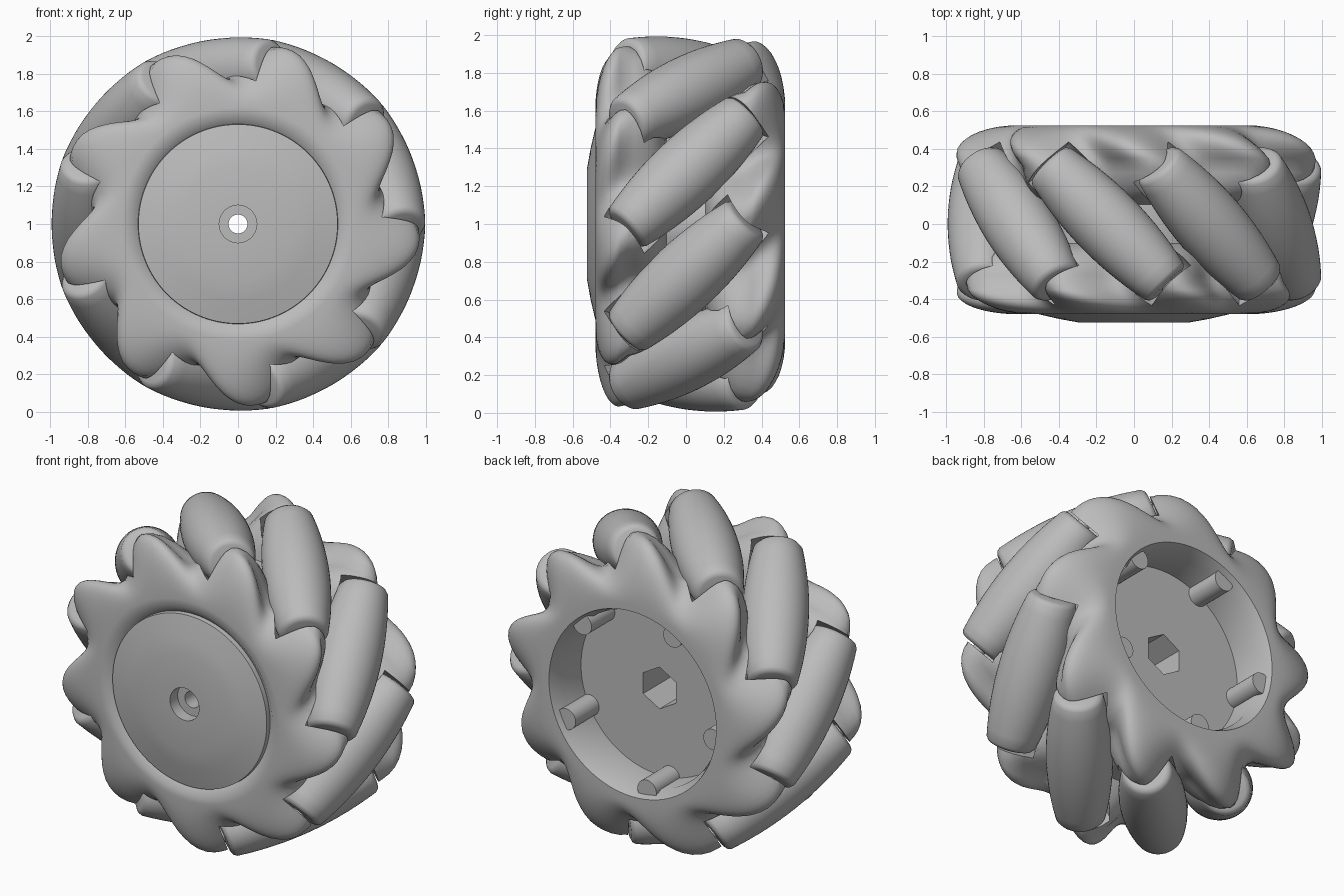
import bpy, bmesh, math
from math import sin, cos, pi, radians, degrees
from mathutils import Vector, Matrix

cube = bpy.data.objects.get("Cube")
if cube:
    bpy.data.objects.remove(cube, do_unlink=True)

COUNT = 9              # rollers around the wheel
AXLE_RADIUS = 0.803    # distance of roller axes from the wheel axis
CENTER = Vector((0, 0, 1))

grey = bpy.data.materials.new("grey_plastic")
grey.use_nodes = True
grey.diffuse_color = (0.5, 0.5, 0.5, 1)
grey.node_tree.nodes["Principled BSDF"].inputs["Base Color"].default_value = (0.5, 0.5, 0.5, 1)


def lathe(bm, rows, segs, matrix=Matrix(), closed=False):
    """Revolve (y, radius) rows about y; a radius may be a function of angle."""
    rings = []
    for y, r in rows:
        ring = []
        for i in range(segs):
            a = 2 * pi * i / segs
            d = r(a) if callable(r) else r
            ring.append(bm.verts.new(matrix @ Vector((d * cos(a), y, d * sin(a)))))
        rings.append(ring)
    pairs = list(zip(rings, rings[1:]))
    if closed:
        pairs.append((rings[-1], rings[0]))
    else:
        bm.faces.new(rings[0])
        bm.faces.new(rings[-1])
    for a, b in pairs:
        for i in range(segs):
            j = (i + 1) % segs
            bm.faces.new((a[i], a[j], b[j], b[i]))


def make_object(name, bm):
    bmesh.ops.recalc_face_normals(bm, faces=bm.faces)
    mesh = bpy.data.meshes.new(name)
    bm.to_mesh(mesh)
    bm.free()
    mesh.materials.append(grey)
    ob = bpy.data.objects.new(name, mesh)
    bpy.context.collection.objects.link(ob)
    return ob


def activate(ob):
    bpy.ops.object.select_all(action='DESELECT')
    ob.select_set(True)
    bpy.context.view_layer.objects.active = ob


def smooth(ob, angle=35):
    activate(ob)
    bpy.ops.object.shade_smooth_by_angle(angle=radians(angle))


def roller_matrix(k):
    a = radians(20 + k * 360 / COUNT)
    axis = Vector((-sin(a), 1, cos(a)))
    place = Matrix.Translation(CENTER + AXLE_RADIUS * Vector((cos(a), 0, sin(a))))
    return place @ axis.to_track_quat('Y', 'Z').to_matrix().to_4x4()


# Rollers: slightly barrelled, with rounded rims
steps = [-0.43 + 0.86 * i / 14 for i in range(15)]
profile = [(s, 0.189 - 0.047 * (s / 0.43) ** 2) for s in steps]
profile = [(-0.455, 0.108), (-0.448, 0.128)] + profile + [(0.448, 0.128), (0.455, 0.108)]
for k in range(COUNT):
    bm = bmesh.new()
    lathe(bm, profile, 48, roller_matrix(k))
    smooth(make_object(f"roller_{k + 1}", bm))

    # Axle pin through the roller
    bm = bmesh.new()
    lathe(bm, [(-0.5, 0.04), (0.5, 0.04)], 16, roller_matrix(k))
    smooth(make_object(f"axle_{k + 1}", bm))


# Hub: lobed discs on both sides of a barrel, with a front cap and a rear cavity
def lobed(y, amount):
    def radius(a):
        side_angle = degrees(a) if y < 0 else -degrees(a)
        lean = min(degrees((0.354 - abs(y)) / 0.85), 3)
        lobe = 0.5 + 0.5 * cos(radians((side_angle + 6 - lean) * COUNT))
        return 0.62 + (0.155 + 0.195 * lobe) * amount
    return y, radius


def lobed_disc(side, face):
    """Rows from the outer face inward, rounded over both shoulders."""
    rows = []
    for t in range(81, -82, -9):
        depth = (face - 0.35) if t > 0 else 0.25
        rows.append(lobed(side * (0.35 + depth * sin(radians(t))), cos(radians(t))))
    return rows


def hexagon(a):
    return 0.13 * cos(pi / 6) / cos((a + pi / 6) % (pi / 3) - pi / 6)


rows = [(-0.48, 0.575), (-0.48, 0.62)]
rows += lobed_disc(-1, 0.48)
rows += lobed_disc(1, 0.525)[::-1]
rows += [(0.525, 0.62), (0.525, 0.575), (0.44, 0.54), (0.26, 0.54),      # rear cavity
         (0.26, hexagon), (-0.1, hexagon), (-0.1, 0.05),                 # hex socket
         (-0.45, 0.05), (-0.45, 0.1), (-0.525, 0.1),                     # screw hole
         (-0.523, 0.3), (-0.505, 0.4), (-0.475, 0.53), (-0.445, 0.532)]  # front cap
bm = bmesh.new()
lathe(bm, rows, 144, Matrix.Translation(CENTER), closed=True)
hub = make_object("hub", bm)

# Pockets in the hub for the roller ends
bm = bmesh.new()
for k in range(COUNT):
    lathe(bm, [(-0.466, 0.163), (0.466, 0.163)], 40, roller_matrix(k))
cutter = make_object("roller_pocket_cutter", bm)
cutter.hide_render = True
cut = hub.modifiers.new("roller_pockets", 'BOOLEAN')
cut.operation = 'DIFFERENCE'
cut.solver = 'MANIFOLD'
cut.object = cutter
activate(hub)
bpy.ops.object.modifier_apply(modifier=cut.name)
bpy.data.objects.remove(cutter, do_unlink=True)
smooth(hub, 42)

# Round ribs along the wall of the rear cavity
for k in range(5):
    a = radians(-26 + 72 * k)
    bm = bmesh.new()
    spot = Matrix.Translation(CENTER + 0.535 * Vector((cos(a), 0, sin(a))))
    lathe(bm, [(0.24, 0.065), (0.49, 0.065)], 24, spot)
    smooth(make_object(f"cavity_rib_{k + 1}", bm))
